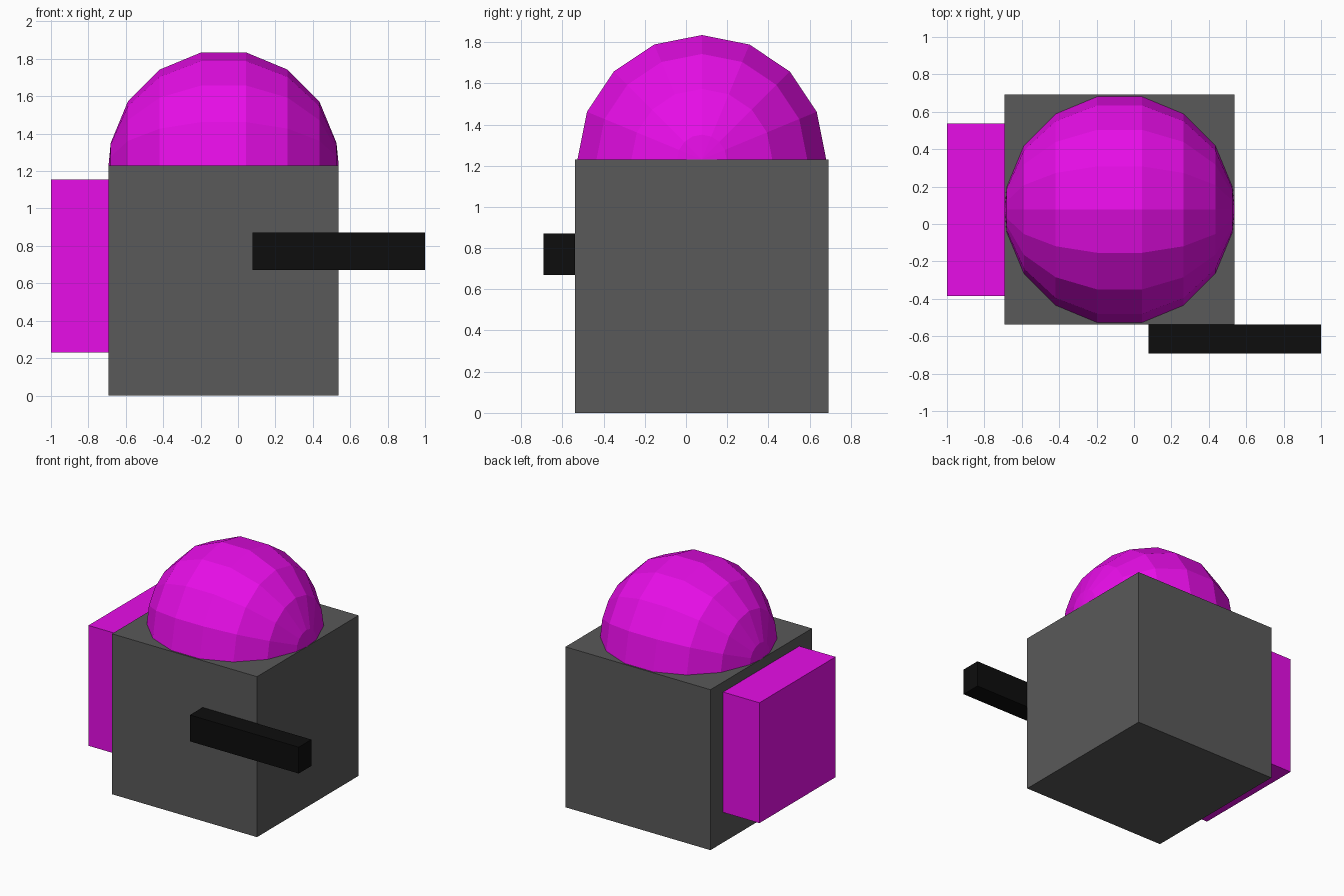
import bpy, bmesh, math

if "Cube" in bpy.data.objects:
    bpy.data.objects.remove(bpy.data.objects["Cube"])

U = 2 / 6.5  # modelling unit: the body is 4 units wide


def material(name, rgb):
    mat = bpy.data.materials.new(name)
    mat.diffuse_color = (*rgb, 1)
    mat.use_nodes = True
    mat.node_tree.nodes["Principled BSDF"].inputs["Base Color"].default_value = mat.diffuse_color
    return mat


MAGENTA = material("magenta", (0.8, 0.004, 0.8))
GREY = material("dark_grey", (0.1, 0.1, 0.1))
BLACK = material("black", (0.004, 0.004, 0.004))


def add_object(name, bm, mat):
    bmesh.ops.recalc_face_normals(bm, faces=bm.faces)
    mesh = bpy.data.meshes.new(name)
    bm.to_mesh(mesh)
    bm.free()
    mesh.materials.append(mat)
    obj = bpy.data.objects.new(name, mesh)
    bpy.context.collection.objects.link(obj)
    return obj


def box(name, lo, hi, mat):
    bm = bmesh.new()
    bmesh.ops.create_cube(bm, size=1)
    for v in bm.verts:
        v.co = [(a + b) / 2 + c * (b - a) for a, b, c in zip(lo, hi, v.co)]
    return add_object(name, bm, mat)


def dome(name, centre, radius, mat):
    """Half sphere whose poles lie along x, turned in 22.5 degree steps."""
    bm = bmesh.new()
    step = math.pi / 8
    rows = []
    for i in range(8):
        lat = (i - 3.5) * step
        x, r = radius * math.sin(lat), radius * math.cos(lat)
        rows.append([bm.verts.new((x, r * math.cos(j * step), r * math.sin(j * step)))
                     for j in range(9)])
    for a, b in zip(rows, rows[1:]):
        for j in range(8):
            bm.faces.new((a[j], a[j + 1], b[j + 1], b[j]))
    # Fans closing the two poles
    poles = [bm.verts.new((s * radius, 0, 0)) for s in (-1, 1)]
    for pole, row in zip(poles, (rows[0], rows[-1])):
        for j in range(8):
            bm.faces.new((pole, row[j], row[j + 1]))
    # Base resting on the body
    bm.faces.new([poles[0]] + [r[0] for r in rows] + [poles[1]] + [r[8] for r in reversed(rows)])
    obj = add_object(name, bm, mat)
    obj.location = centre
    return obj


# Body block
box("body", (-2.25 * U, -1.75 * U, 0), (1.75 * U, 2.25 * U, 4 * U), GREY)
# Slab on the left side
box("side_pack", (-3.25 * U, -1.25 * U, 0.75 * U), (-2.25 * U, 1.75 * U, 3.75 * U), MAGENTA)
# Bar across the front
box("front_bar", (0.25 * U, -2.25 * U, 0.67), (3.25 * U, -1.75 * U, 0.872), BLACK)
# Faceted dome on top
dome("top_dome", (-0.25 * U, 0.25 * U, 4 * U), 2 * U, MAGENTA)
